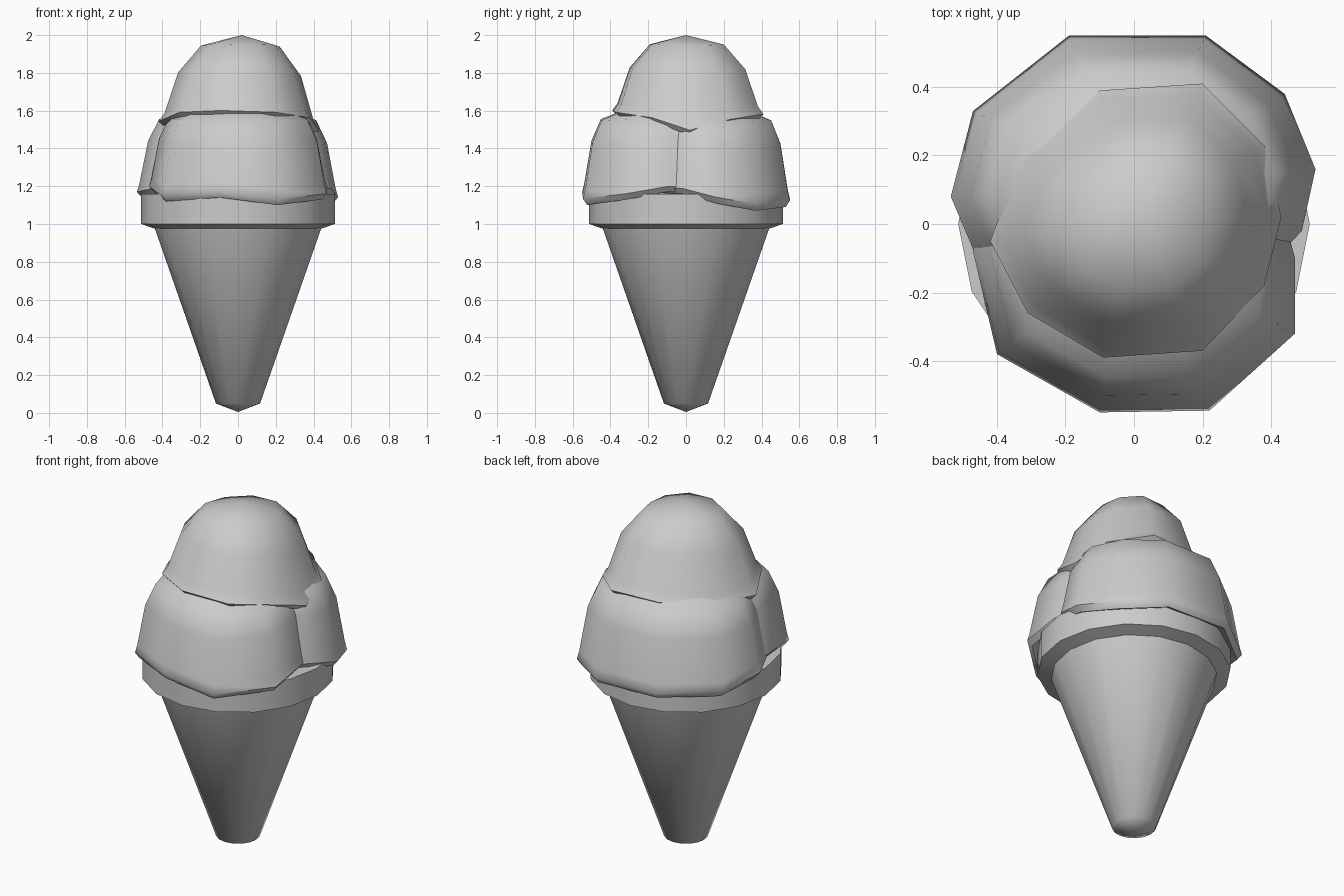
import bpy, bmesh
from math import cos, sin, tau, radians
from mathutils import Vector

if "Cube" in bpy.data.objects:
    bpy.data.objects.remove(bpy.data.objects["Cube"])


def loft(name, rings, start=None, end=None, angle=50):
    """Skin a list of rings, optionally closing either end to a point."""
    bm = bmesh.new()
    loops = [[bm.verts.new(p) for p in ring] for ring in rings]
    n = len(loops[0])
    for a, b in zip(loops, loops[1:]):
        for i in range(n):
            j = (i + 1) % n
            bm.faces.new((a[i], a[j], b[j], b[i]))
    for tip, loop in ((start, loops[0]), (end, loops[-1])):
        if tip:
            v = bm.verts.new(tip)
            for i in range(n):
                j = (i + 1) % n
                if tip is start:
                    bm.faces.new((loop[j], loop[i], v))
                else:
                    bm.faces.new((loop[i], loop[j], v))
    mesh = bpy.data.meshes.new(name)
    bm.to_mesh(mesh)
    bm.free()
    ob = bpy.data.objects.new(name, mesh)
    bpy.context.collection.objects.link(ob)
    bpy.ops.object.select_all(action='DESELECT')
    ob.select_set(True)
    bpy.context.view_layer.objects.active = ob
    bpy.ops.object.shade_smooth_by_angle(angle=radians(angle))
    return ob


def circle(r, z, n=16):
    return [(r * cos(tau * i / n), r * sin(tau * i / n), z) for i in range(n)]


def scoop(name, apex, lip, profile):
    """Dome from an uneven lip outline; profile = (scale, height fraction)."""
    apex = Vector(apex)
    rings = []
    for s, f in profile:
        rings.append([(apex.x + (x - apex.x) * s,
                       apex.y + (y - apex.y) * s,
                       z + (apex.z - z) * f) for x, y, z in lip])
    return loft(name, rings, end=apex)


# wafer cone and its rim band
loft("cone", [circle(r, z) for r, z in ((0.117, 0.05), (0.44, 0.975))],
     start=(0, 0, 0.005))
loft("cone_rim", [circle(r, z) for r, z in
     ((0.44, 0.975), (0.513, 1.0), (0.513, 1.16), (0.40, 1.16))], angle=40)

# two lower scoops side by side, overlapping in the middle
low_profile = [(0.86, 0.04), (0.95, 0), (1, 0.06), (0.975, 0.15),
               (0.89, 0.6), (0.78, 0.83), (0.42, 0.96)]
scoop("front_scoop", (0, -0.1, 1.64),
      [(0.47, -0.10, 1.17), (0.47, -0.32, 1.13), (0.22, -0.545, 1.10),
       (-0.10, -0.55, 1.14), (-0.40, -0.38, 1.12), (-0.47, -0.08, 1.17),
       (-0.38, 0.20, 1.17), (-0.12, 0.34, 1.17), (0.18, 0.33, 1.17),
       (0.40, 0.16, 1.17)], low_profile)
scoop("back_scoop", (0, 0.1, 1.64),
      [(0.49, -0.02, 1.16), (0.53, 0.16, 1.11), (0.44, 0.38, 1.07),
       (0.21, 0.55, 1.09), (-0.19, 0.55, 1.10), (-0.47, 0.33, 1.10),
       (-0.535, 0.08, 1.14), (-0.45, -0.12, 1.16), (-0.15, -0.33, 1.17),
       (0.22, -0.31, 1.17)], low_profile)

# top scoop
scoop("top_scoop", (0.02, 0, 2.0),
      [(0.43, 0.02, 1.47), (0.38, 0.23, 1.53), (0.20, 0.41, 1.56),
       (-0.10, 0.39, 1.56), (-0.33, 0.19, 1.54), (-0.42, -0.05, 1.52),
       (-0.31, -0.26, 1.57), (-0.09, -0.39, 1.58), (0.20, -0.37, 1.57),
       (0.38, -0.18, 1.54)],
      [(0.88, 0.03), (0.95, 0), (1, 0.05), (0.93, 0.14),
       (0.765, 0.59), (0.49, 0.885)])
